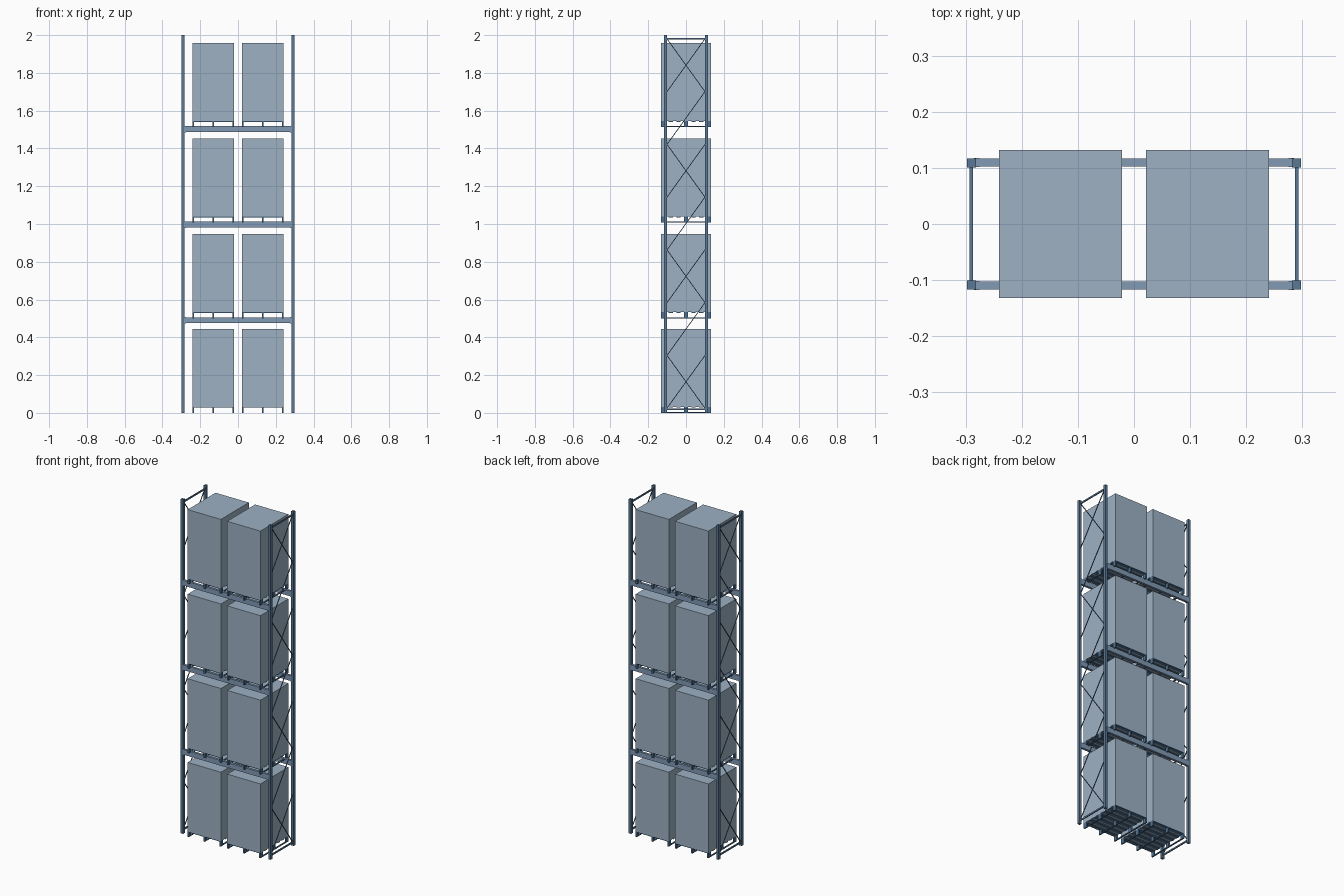
import bpy, bmesh
from mathutils import Vector, Matrix

if "Cube" in bpy.data.objects:
    bpy.data.objects.remove(bpy.data.objects["Cube"])


def material(name, rgb):
    m = bpy.data.materials.new(name)
    m.diffuse_color = (*rgb, 1)
    m.use_nodes = True
    m.node_tree.nodes["Principled BSDF"].inputs["Base Color"].default_value = m.diffuse_color
    return m


FRAME = material("frame_blue", (0.10, 0.19, 0.30))
BEAM = material("beam_blue", (0.22, 0.32, 0.46))
PALLET = material("pallet_blue", (0.08, 0.17, 0.29))
LOAD = material("load_grey", (0.34, 0.44, 0.545))


def make(name, mat, boxes=(), rods=()):
    """One object from boxes (x0,x1,y0,y1,z0,z1) and square rods (p,q,wx,wt)."""
    bm = bmesh.new()
    for x0, x1, y0, y1, z0, z1 in boxes:
        m = Matrix.Translation(((x0 + x1) / 2, (y0 + y1) / 2, (z0 + z1) / 2))
        bmesh.ops.create_cube(bm, size=1, matrix=m @ Matrix.Diagonal((x1 - x0, y1 - y0, z1 - z0, 1)))
    for p, q, wx, wt in rods:
        p, q = Vector(p), Vector(q)
        d = (q - p).normalized()
        x = Vector((1, 0, 0))
        r = Matrix((x, d.cross(x), d)).transposed().to_4x4()
        m = Matrix.Translation((p + q) / 2) @ r
        bmesh.ops.create_cube(bm, size=1, matrix=m @ Matrix.Diagonal((wx, wt, (q - p).length, 1)))
    bmesh.ops.recalc_face_normals(bm, faces=bm.faces)
    me = bpy.data.meshes.new(name)
    bm.to_mesh(me)
    bm.free()
    me.materials.append(mat)
    ob = bpy.data.objects.new(name, me)
    bpy.context.collection.objects.link(ob)
    return ob


PITCH, LOAD_Y, UP0, UP1 = 0.506, 0.132, 0.1005, 0.1165
LEVELS = [k * PITCH for k in range(4)]

for sx, side in ((-1, "left"), (1, "right")):
    # uprights
    for sy, face in ((-1, "front"), (1, "back")):
        xs = sorted((sx * 0.282, sx * 0.298))
        ys = sorted((sy * UP0, sy * UP1))
        make(f"{side}_{face}_upright", FRAME, [(*xs, *ys, 0, 2)])
    # horizontal struts and lattice bracing between the uprights
    x, y = sx * 0.290, UP0
    rods = [((x, -y, z), (x, y, z), 0.006, 0.009) for z in (0.02, 1.98)]
    z0, step = 0.025, 0.2793
    for i in range(7):
        a, b = z0 + i * step, z0 + (i + 1) * step
        rods.append(((x, -y, a), (x, y, b), 0.004, 0.004))
        if i % 2 == 0:
            rods.append(((x, -y, b), (x, y, a), 0.004, 0.004))
    make(f"{side}_bracing", FRAME, rods=rods)

# beams with end connectors
for k, z in enumerate(LEVELS[1:], 1):
    for sy, face in ((-1, "front"), (1, "back")):
        ys = sorted((sy * 0.1025, sy * 0.1165))
        boxes = [(-0.283, 0.283, *ys, z - 0.031, z)]
        yc = sorted((sy * 0.1015, sy * 0.1172))
        boxes += [(-0.285, -0.275, *yc, z - 0.033, z + 0.001), (0.275, 0.285, *yc, z - 0.033, z + 0.001)]
        make(f"{face}_beam_{k}", BEAM, boxes)

# pallets and loads
for k, level in enumerate(LEVELS):
    z = level - (0.005 if k else 0)
    for cx, side in ((-0.131, "left"), (0.131, "right")):
        boxes = []
        for dx in (-0.106, 0, 0.106):
            x0, x1 = cx + dx - 0.004, cx + dx + 0.004
            boxes.append((x0, x1, -LOAD_Y, LOAD_Y, z, z + 0.005))          # skid
            for dy in (-0.121, 0, 0.121):                                 # blocks
                boxes.append((x0, x1, dy - 0.011, dy + 0.011, z + 0.005, z + 0.028))
        for i in range(7):                                                # deck slats
            y = -0.121 + i * 0.242 / 6
            boxes.append((cx - 0.11, cx + 0.11, y - 0.011, y + 0.011, z + 0.028, z + 0.032))
        make(f"{side}_pallet_{k}", PALLET, boxes)
        make(f"{side}_load_{k}", LOAD, [(cx - 0.11, cx + 0.11, -LOAD_Y, LOAD_Y, z + 0.032, z + 0.445)])
